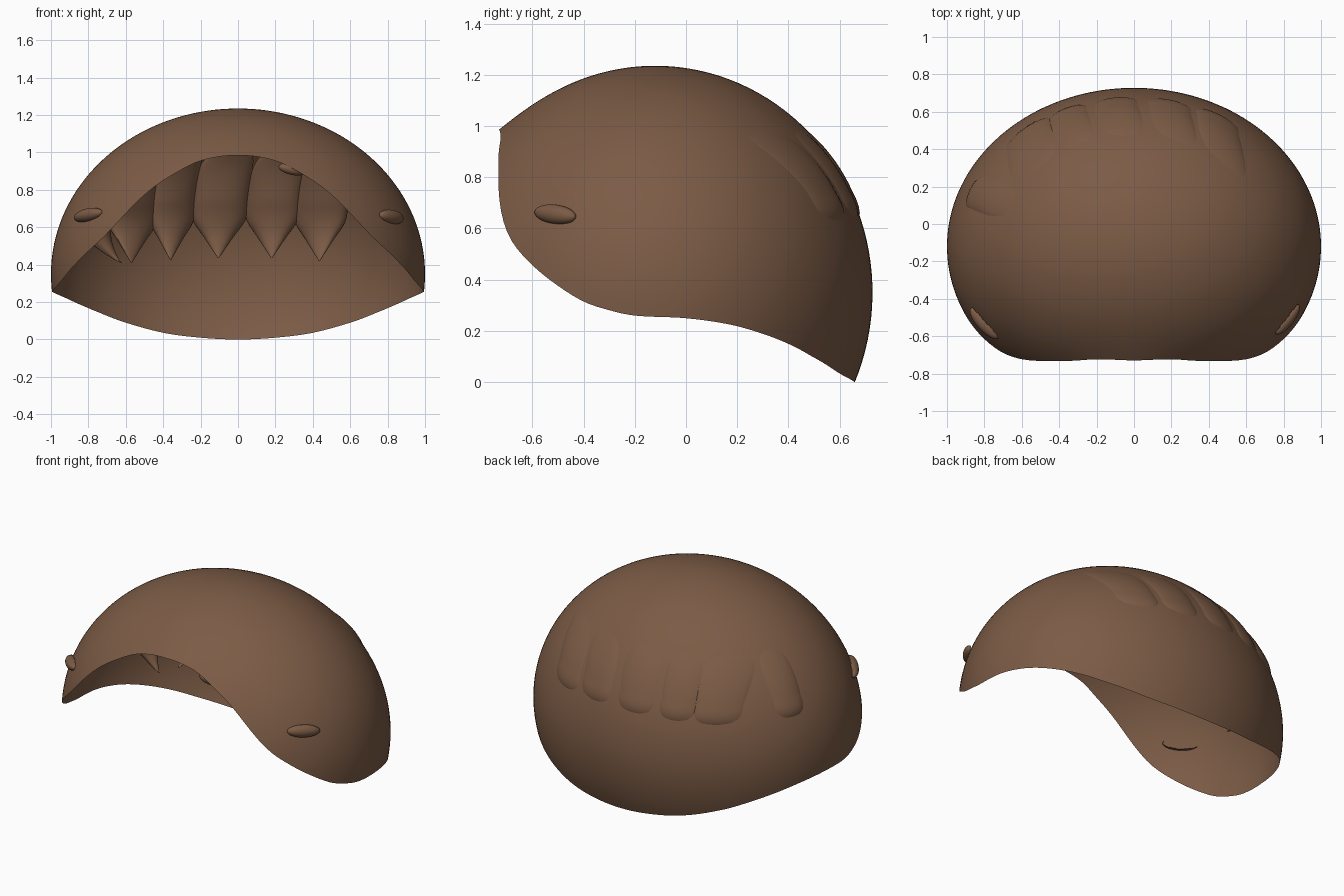
import bpy, bmesh, math
from mathutils import Vector, Matrix

if "Cube" in bpy.data.objects:
    bpy.data.objects.remove(bpy.data.objects["Cube"])

C = Vector((0, -0.12, 0.35))      # centre of the dome
R = Vector((1.0, 0.848, 0.885))   # radii of the dome

brown = bpy.data.materials.new("brown hair")
brown.diffuse_color = (0.2, 0.105, 0.06, 1)
brown.use_nodes = True
brown.node_tree.nodes["Principled BSDF"].inputs["Base Color"].default_value = brown.diffuse_color


def finish(name, bm, angle=40):
    bmesh.ops.recalc_face_normals(bm, faces=bm.faces)
    me = bpy.data.meshes.new(name)
    bm.to_mesh(me)
    bm.free()
    ob = bpy.data.objects.new(name, me)
    bpy.context.collection.objects.link(ob)
    me.materials.append(brown)
    bpy.ops.object.select_all(action='DESELECT')
    ob.select_set(True)
    bpy.context.view_layer.objects.active = ob
    bpy.ops.object.shade_smooth_by_angle(angle=math.radians(angle))
    return ob


def spline(keys, x):
    """Smooth curve through (x, value) keys."""
    x = min(max(x, keys[0][0]), keys[-1][0])
    n = len(keys)
    i = next(k for k in range(n - 1) if x <= keys[k + 1][0])

    def slope(k):
        a, b = keys[max(k - 1, 0)], keys[min(k + 1, n - 1)]
        return 0 if k in (0, n - 1) else (b[1] - a[1]) / (b[0] - a[0])
    (x0, y0), (x1, y1) = keys[i], keys[i + 1]
    d = x1 - x0
    t = (x - x0) / d
    return ((2*t**3 - 3*t*t + 1) * y0 + (t**3 - 2*t*t + t) * d * slope(i)
            + (3*t*t - 2*t**3) * y1 + (t**3 - t*t) * d * slope(i + 1))


def bridge(bm, a, b):
    n = len(a)
    for i in range(n):
        bm.faces.new((a[i], a[(i + 1) % n], b[(i + 1) % n], b[i]))


# Hair cap: open dome, its rim height follows the angle from the front
RIM = [(0, .985), (16, .955), (26, .88), (34, .785), (46, .57), (55, .46), (63, .38), (70.7, .315),
       (78, .28), (84.6, .26), (98, .25), (110, .226), (120, .19), (130, .145), (140, .095),
       (155, .035), (168, .009), (180, 0)]
SEG, RINGS = 160, 40
bm = bmesh.new()
pole = bm.verts.new(C + Vector((0, 0, R.z)))
rings = []
for j in range(1, RINGS + 1):
    ring = []
    for i in range(SEG):
        phi = 360 * i / SEG
        side = min(phi, 360 - phi)
        end = math.acos((spline(RIM, side) - C.z) / R.z)
        a, p = end * j / RINGS, math.radians(phi)
        # the fringe flares forward a little at its edge
        lip = 0.02 * (j / RINGS) ** 6 * max(0, 1 - side / 28)
        ring.append(bm.verts.new(C + Vector((R.x * math.sin(a) * math.sin(p),
                                             -R.y * math.sin(a) * math.cos(p) - lip,
                                             R.z * math.cos(a)))))
    rings.append(ring)
for i in range(SEG):
    bm.faces.new((pole, rings[0][i], rings[0][(i + 1) % SEG]))
for a, b in zip(rings, rings[1:]):
    bridge(bm, a, b)
finish("hair_cap", bm, 60)


# Back locks: flattened strands under the cap that end in points
# keys along the lock: height, half width, half thickness, distance of outer side from centre
HEIGHT = [(0, 1.03), (.3, .94), (.65, .75), (.8, .63), (.9, .53), (1, .42)]
WIDTH = [(0, .08), (.3, .135), (.65, .145), (.8, .14), (.9, .075), (1, .003)]
THICK = [(0, .02), (.3, .05), (.65, .085), (.8, .085), (.9, .05), (1, .003)]
OUTER = [(0, .985), (.3, 1.006), (.65, 1.014), (.8, 1.0), (.9, .9), (1, .74)]


def lock(name, x_tip, z_shift, scale, turn=0.0, tuck=0.0):
    """turn swings the lock round the head, tuck pulls its tip inward."""
    bm = bmesh.new()
    loops = []
    spin = Matrix.Rotation(math.radians(turn), 3, 'Z')
    for k in range(37):
        t = k / 36
        z = spline(HEIGHT, t) + z_shift * t
        w, h = spline(WIDTH, t) * scale, spline(THICK, t)
        f = spline(OUTER, t) - tuck * max(0, (t - .7) / .3) ** 2
        x = x_tip + 0.10 * (1 - t) ** 2 * (turn == 0)
        zu = (z - C.z) / R.z
        loop = []
        for i in range(28):
            a = math.tau * i / 28
            s = math.sin(a)
            if s > 0:
                s = s ** 0.4          # broad outer side, rounder inner side
            u = x + w * math.cos(a)
            y = math.sqrt(max(f * f - u * u - zu * zu, 0.0)) - h * (1 - s) / R.y
            v = spin @ Vector((u, y, zu))
            loop.append(bm.verts.new(C + Vector((v.x * R.x, v.y * R.y, v.z * R.z))))
        loops.append(loop)
    for a, b in zip(loops, loops[1:]):
        bridge(bm, a, b)
    bm.faces.new(loops[0])
    bm.faces.new(loops[-1])
    finish(name, bm)


for n, (x, dz, s, turn, tuck) in enumerate([
        (0, -.01, .95, 68, .06), (-.57, -.01, .95, 0, .04), (-.36, .005, .85, 0, .02),
        (-.105, .015, 1.02, 0, 0), (.18, .015, 1, 0, 0), (.435, 0, .97, 0, 0)]):
    lock("back_lock_%d" % (n + 1), x, dz, s, turn, tuck)


# Small lock ends that stick out of the cap at the temples and the fringe
def lump(name, loc, size, yaw, pitch):
    bm = bmesh.new()
    bmesh.ops.create_uvsphere(bm, u_segments=24, v_segments=14, radius=1)
    inner = [v for v in bm.verts if v.co.y > 0.35]
    bmesh.ops.delete(bm, geom=inner, context='VERTS')
    ob = finish(name, bm)
    ob.location, ob.scale = loc, size
    ob.rotation_euler = (0, math.radians(pitch), math.radians(yaw))


lump("temple_lock_left", (-.80, -.53, .665), (.11, .04, .036), -48, -8)
lump("temple_lock_right", (.82, -.51, .655), (.1, .035, .038), 52, 6)
lump("fringe_lock", (.29, -.69, .91), (.075, .03, .03), 8, 12)
